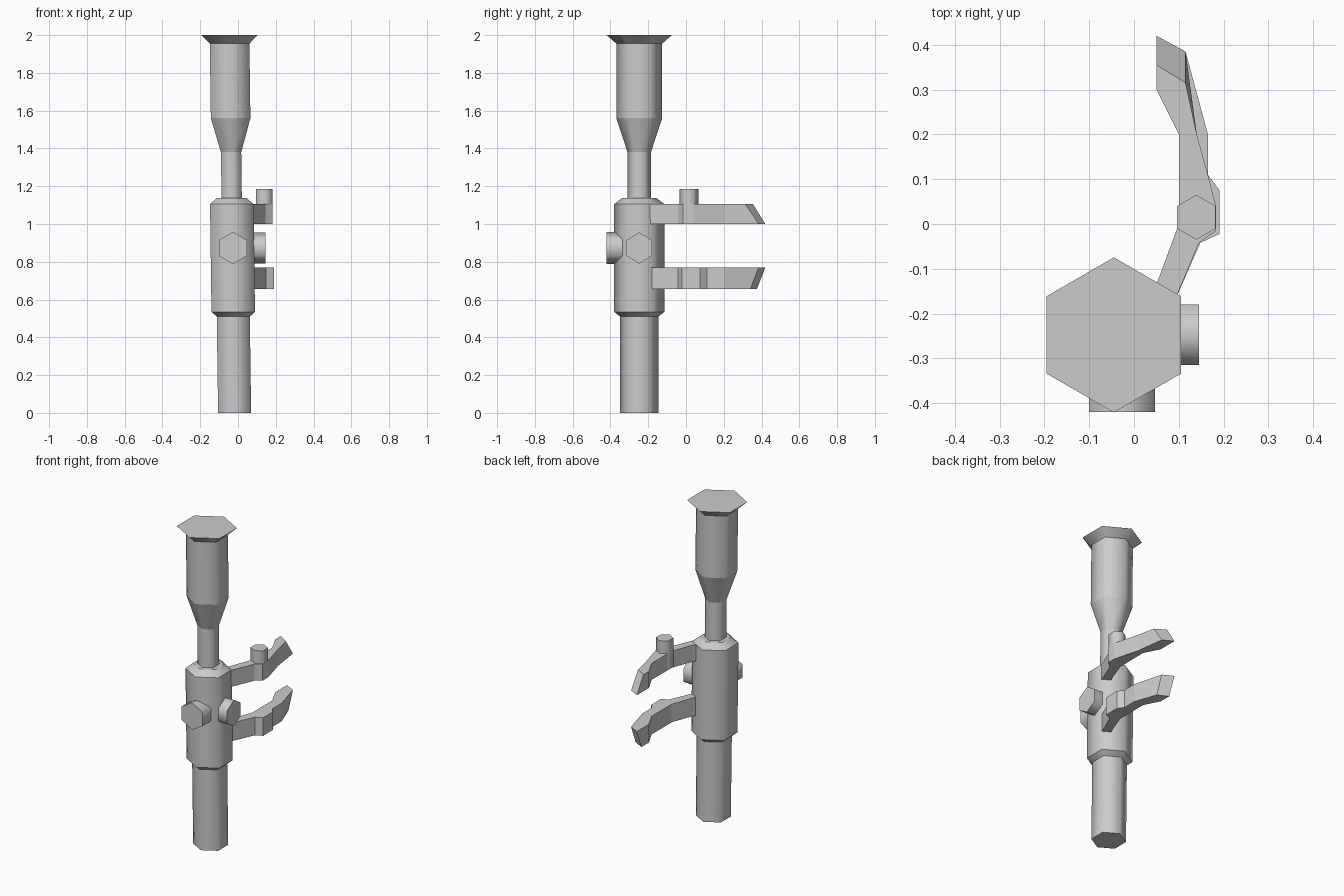
import bpy, bmesh, math
from mathutils import Matrix, Vector

if "Cube" in bpy.data.objects:
    bpy.data.objects.remove(bpy.data.objects["Cube"])


def finish(bm, name):
    bmesh.ops.recalc_face_normals(bm, faces=bm.faces[:])
    me = bpy.data.meshes.new(name)
    bm.to_mesh(me)
    bm.free()
    ob = bpy.data.objects.new(name, me)
    bpy.context.collection.objects.link(ob)
    return ob


def hex_tube(name, profile, matrix):
    """Six-sided turned part from (radius, height) pairs; only the long edges are smooth."""
    bm = bmesh.new()
    rings = []
    for r, z in profile:
        angles = [math.radians(90 + 60 * k) for k in range(6)]
        rings.append([bm.verts.new(matrix @ Vector((r * math.cos(a), r * math.sin(a), z)))
                      for a in angles])
    for lo, hi in zip(rings, rings[1:]):
        for i in range(6):
            j = (i + 1) % 6
            bm.faces.new((lo[i], lo[j], hi[j], hi[i])).smooth = True
    bm.faces.new(rings[0])
    bm.faces.new(rings[-1])
    for ring in rings:
        for i in range(6):
            bm.edges.get((ring[i], ring[(i + 1) % 6])).smooth = False
    return finish(bm, name)


def arm(name, outline, z0, z1, tip_bottom, tip_top):
    """Upright plate whose two tip corners differ between bottom and top."""
    bm = bmesh.new()
    low = [bm.verts.new((x, y, z0)) for x, y in outline + tip_bottom]
    top = [bm.verts.new((x, y, z1)) for x, y in outline + tip_top]
    n = len(low)
    for i in range(n):
        j = (i + 1) % n
        bm.faces.new((low[i], low[j], top[j], top[i]))
    bm.faces.new(low)
    bm.faces.new(top)
    return finish(bm, name)


# Scope tube, leaning very slightly to the left towards its top
lean = Matrix(((1, 0, -0.0135, -0.018), (0, 1, 0, -0.2475), (0, 0, 1, 0), (0, 0, 0, 1)))
hex_tube("scope_tube", [
    (0.101, 0), (0.101, 0.51), (0.133, 0.535), (0.133, 1.105), (0.09, 1.138),
    (0.062, 1.138), (0.062, 1.38), (0.121, 1.56), (0.121, 1.955), (0.173, 2.0)], lean)

# Adjustment knobs on the front and right
hex_tube("front_knob", [(0.085, 0), (0.085, 0.15)],
         Matrix.Translation((-0.027, -0.27, 0.873)) @ Matrix.Rotation(math.radians(90), 4, 'X'))
to_right = Matrix(((0, 0, 1), (1, 0, 0), (0, 1.06, 0))).to_4x4()
hex_tube("right_knob", [(0.078, 0), (0.078, 0.145)],
         Matrix.Translation((0, -0.2475, 0.873)) @ to_right)

# Curved mounting arms: inner side from tip to tube, then outer side back to the tip
inner = [(0.05, 0.30), (0.10, 0.20), (0.10, 0.0), (0.05, -0.135), (0.03, -0.18), (0.083, -0.19)]
far_tip = [(0.115, 0.385), (0.05, 0.42)]
upper_tip = [(0.115, 0.315), (0.05, 0.355)]
lower_tip = [(0.115, 0.34), (0.05, 0.375)]
arm("upper_arm", inner + [(0.145, -0.042), (0.183, -0.015), (0.183, 0.04), (0.165, 0.11),
                          (0.14, 0.20)], 1.0, 1.105, far_tip, upper_tip)
arm("lower_arm", inner + [(0.148, -0.042), (0.191, -0.022), (0.191, 0.075), (0.165, 0.11),
                          (0.165, 0.20)], 0.655, 0.77, lower_tip, far_tip)

# Post standing on the upper arm
hex_tube("arm_post", [(0.05, 0), (0.05, 0.183)], Matrix.Translation((0.139, 0.015, 1.003)))
